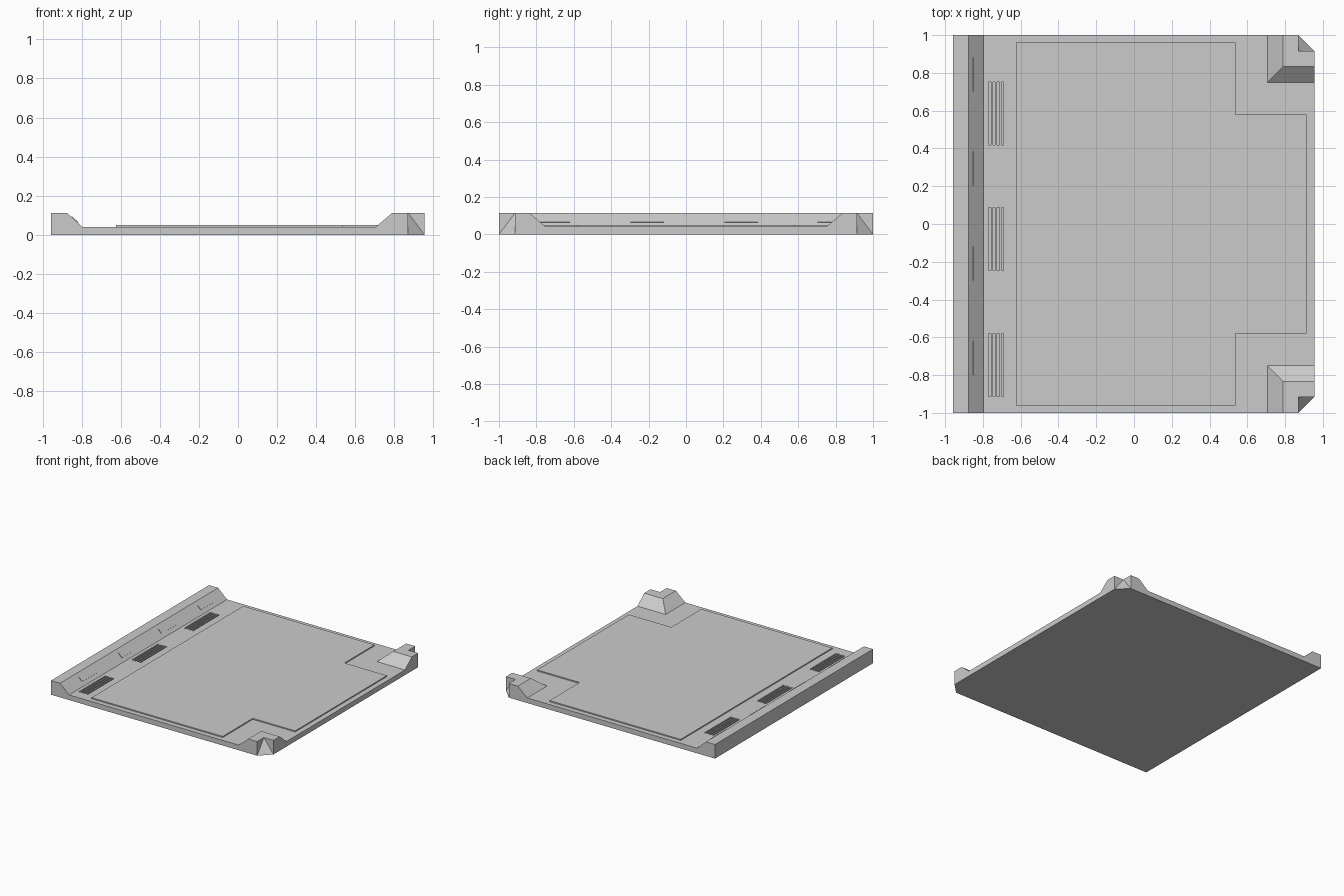
import bpy, bmesh

if "Cube" in bpy.data.objects:
    bpy.data.objects.remove(bpy.data.objects["Cube"])

FLOOR, PANEL, TOP = 0.041, 0.05, 0.113   # heights of deck, raised panel, rims
LEFT, RIGHT = -0.957, 0.955


def add_object(name, bm):
    bmesh.ops.recalc_face_normals(bm, faces=bm.faces)
    mesh = bpy.data.meshes.new(name)
    bm.to_mesh(mesh)
    bm.free()
    obj = bpy.data.objects.new(name, mesh)
    bpy.context.collection.objects.link(obj)
    return obj


def add_loft(bm, loop_a, loop_b):
    """Closed solid between two matching 3D loops."""
    a = [bm.verts.new(p) for p in loop_a]
    b = [bm.verts.new(p) for p in loop_b]
    bm.faces.new(a)
    bm.faces.new(b[::-1])
    n = len(a)
    for i in range(n):
        j = (i + 1) % n
        bm.faces.new((a[i], a[j], b[j], b[i]))


def loft_z(bm, bottom, z0, top, z1):
    add_loft(bm, [(x, y, z0) for x, y in bottom], [(x, y, z1) for x, y in top])


def loft_y(bm, profile, y0, y1):
    add_loft(bm, [(x, y0, z) for x, z in profile], [(x, y1, z) for x, z in profile])


def mirrored_outline(half):
    """Complete a half outline (y < 0) across y = 0."""
    return half + [(x, -y) for x, y in reversed(half)]


# Base deck, notched at the two outer corners
bm = bmesh.new()
deck = mirrored_outline([(LEFT, -1), (0.87, -1), (0.87, -0.915), (RIGHT, -0.915)])
loft_z(bm, deck, 0, deck, FLOOR)
base = add_object("base_deck", bm)

# Grooved vents sunk into the deck
bm = bmesh.new()
for yc in (0.585, -0.08, -0.747):
    for i in range(4):
        x = -0.77 + i * 0.0225
        rect = [(x, yc - 0.167), (x + 0.0125, yc - 0.167),
                (x + 0.0125, yc + 0.167), (x, yc + 0.167)]
        loft_z(bm, rect, FLOOR - 0.01, rect, FLOOR + 0.02)
cutter = add_object("vent_cutter", bm)
cutter.hide_render = True
cutter.hide_viewport = True
cut = base.modifiers.new("vents", 'BOOLEAN')
cut.operation = 'DIFFERENCE'
cut.solver = 'EXACT'
cut.object = cutter

# Raised floor panel with a narrower tongue toward +x
bm = bmesh.new()
panel = mirrored_outline([(-0.625, -0.96), (0.537, -0.96), (0.537, -0.58), (0.913, -0.58)])
loft_z(bm, panel, FLOOR, panel, PANEL)
add_object("floor_panel", bm)

# Sloped wall ridge along the left side
bm = bmesh.new()
loft_y(bm, [(LEFT, FLOOR), (-0.797, FLOOR), (-0.876, TOP), (LEFT, TOP)], -1, 1)
add_object("wall_ridge", bm)

# Thin plates set on the slope of the ridge
bm = bmesh.new()
for yc in (0.792, 0.295, -0.208, -0.71):
    face = [(-0.853, 0.092), (-0.821, 0.063)]
    (x0, z0), (x1, z1) = face
    d = 0.003
    loft_y(bm, [(x0, z0), (x1, z1), (x1 + d, z1 + d), (x0 + d, z0 + d)],
           yc - 0.09, yc + 0.09)
add_object("slope_plates", bm)

# Corner posts with hipped inner slopes and a facet in the outer notch
for side, label in ((-1, "front"), (1, "back")):
    bottom = [(0.706, 1), (0.87, 1), (0.87, 0.915), (RIGHT, 0.915), (RIGHT, 0.75), (0.706, 0.75)]
    top = [(0.79, 1), (0.87, 1), (0.87, 0.915), (RIGHT, 0.915), (RIGHT, 0.835), (0.79, 0.835)]
    bm = bmesh.new()
    loft_z(bm, [(x, y * side) for x, y in bottom], FLOOR,
           [(x, y * side) for x, y in top], TOP)
    add_object(label + "_corner_post", bm)

    bm = bmesh.new()
    for p in ((0.87, 1, 0), (RIGHT, 0.915, 0), (0.87, 0.915, 0), (0.87, 0.915, TOP)):
        bm.verts.new((p[0], p[1] * side, p[2]))
    bmesh.ops.convex_hull(bm, input=bm.verts)
    add_object(label + "_corner_facet", bm)
